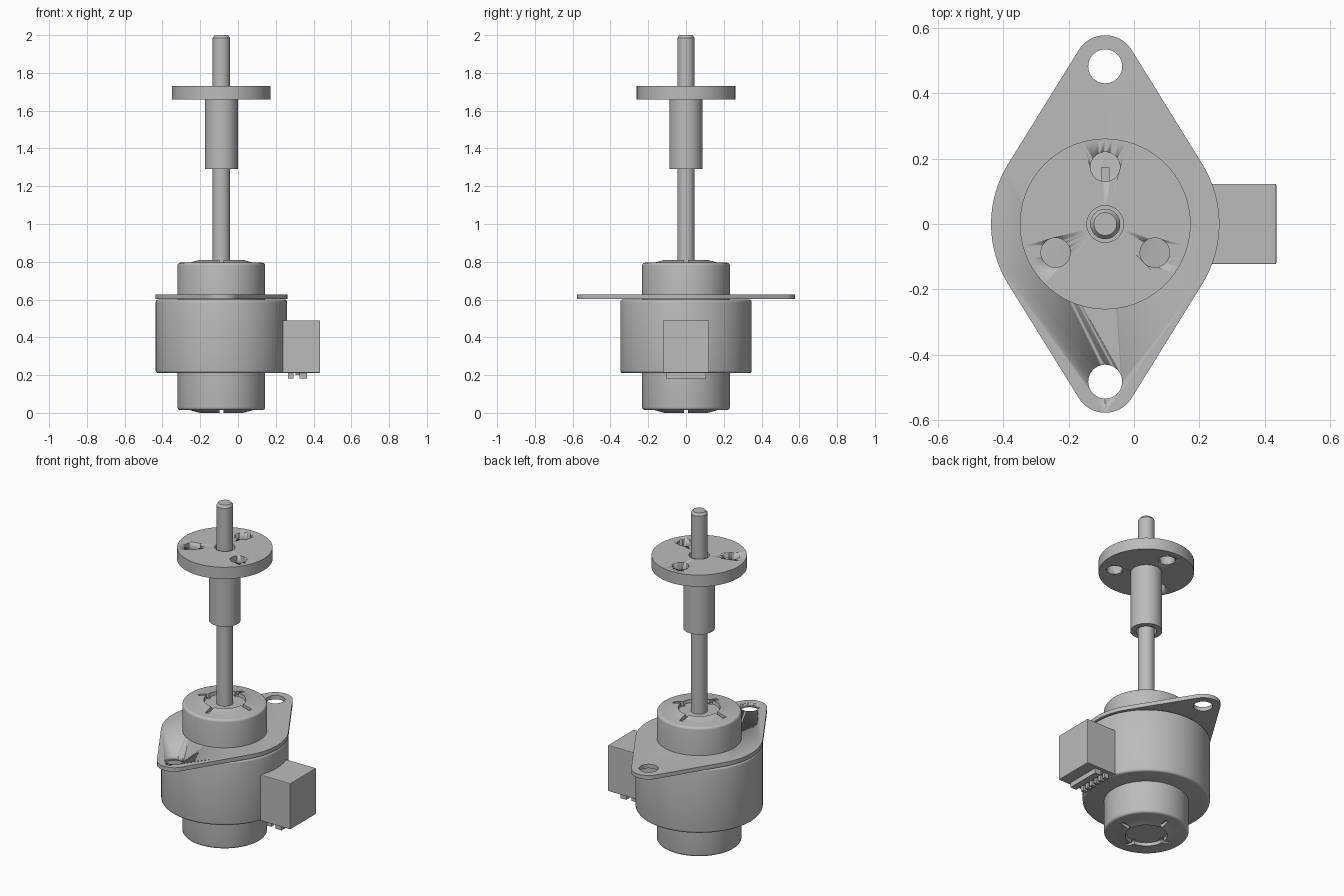
import bpy, bmesh, math
from mathutils import Matrix

if "Cube" in bpy.data.objects:
    bpy.data.objects.remove(bpy.data.objects["Cube"])

AX = -0.088  # x position of the motor axis
gray = bpy.data.materials.new("plain gray")
gray.diffuse_color = (0.5, 0.5, 0.5, 1)
gray.use_nodes = True
gray.node_tree.nodes["Principled BSDF"].inputs["Base Color"].default_value = gray.diffuse_color


def finish(bm, name, smooth=True):
    bmesh.ops.recalc_face_normals(bm, faces=bm.faces)
    me = bpy.data.meshes.new(name)
    bm.to_mesh(me)
    bm.free()
    me.materials.append(gray)
    ob = bpy.data.objects.new(name, me)
    bpy.context.collection.objects.link(ob)
    if smooth:
        bpy.ops.object.select_all(action='DESELECT')
        ob.select_set(True)
        bpy.context.view_layer.objects.active = ob
        bpy.ops.object.shade_smooth_by_angle(angle=math.radians(30))
    return ob


def lathe(name, prof, closed=False, n=72):
    """Revolve (radius, z) points about the motor axis."""
    bm = bmesh.new()
    vs = [bm.verts.new((r, 0, z)) for r, z in prof]
    es = [bm.edges.new(p) for p in zip(vs, vs[1:])]
    if closed:
        es.append(bm.edges.new((vs[-1], vs[0])))
    bmesh.ops.spin(bm, geom=vs + es, axis=(0, 0, 1), cent=(0, 0, 0),
                   angle=2 * math.pi, steps=n)
    bmesh.ops.remove_doubles(bm, verts=bm.verts, dist=1e-5)
    bmesh.ops.translate(bm, verts=bm.verts, vec=(AX, 0, 0))
    return finish(bm, name)


def add_box(bm, x0, x1, y0, y1, z0, z1):
    m = Matrix.Translation(((x0 + x1) / 2, (y0 + y1) / 2, (z0 + z1) / 2)) \
        @ Matrix.Diagonal((x1 - x0, y1 - y0, z1 - z0, 1))
    bmesh.ops.create_cube(bm, size=1, matrix=m)


def box(name, *dims):
    bm = bmesh.new()
    add_box(bm, *dims)
    return finish(bm, name, False)


def cut(ob, cutter):
    cutter.hide_render = True
    cutter.hide_viewport = True
    mod = ob.modifiers.new("cut", 'BOOLEAN')
    mod.operation = 'DIFFERENCE'
    mod.solver = 'EXACT'
    mod.object = cutter


def hole(ob, x, y, r, z0, z1):
    bm = bmesh.new()
    bmesh.ops.create_cone(bm, cap_ends=True, segments=40, radius1=r, radius2=r,
                          depth=z1 - z0,
                          matrix=Matrix.Translation((x, y, (z0 + z1) / 2)))
    cut(ob, finish(bm, ob.name + "_hole_cutter"))


def rounded(r, z, s, b=0.015):
    """Quarter-round corner: wall at radius r turning into a cap at z."""
    return [(r - b + b * math.cos(t * math.pi / 8),
             z - s * b + s * b * math.sin(t * math.pi / 8)) for t in range(5)]


# Motor can with rounded rims
body = rounded(0.348, 0.60, 1)
lathe("motor_body", [(0, 0.60)] + body[::-1] + rounded(0.348, 0.21, -1) + [(0, 0.21)], n=96)

# Upper and lower bosses with raised, slotted bearing collars
for name, z_root, z_cap, s in (("upper_boss", 0.59, 0.795, 1), ("lower_boss", 0.22, 0.015, -1)):
    ob = lathe(name, [(0, z_root), (0.232, z_root)] + rounded(0.232, z_cap, s)
               + [(0.168, z_cap), (0.115, z_cap + s * 0.015),
                  (0.112, z_cap - s * 0.004), (0, z_cap - s * 0.004)])
    lo, hi = sorted((z_cap - s * 0.010, z_cap + s * 0.05))
    for i in range(4):
        a = i * math.pi / 2
        bm = bmesh.new()
        add_box(bm, 0.10, 0.172, -0.011, 0.011, lo, hi)
        bmesh.ops.transform(bm, verts=bm.verts,
                            matrix=Matrix.Translation((AX, 0, 0)) @ Matrix.Rotation(a, 4, 'Z'))
        cut(ob, finish(bm, name + "_slot_cutter", False))

# Mounting plate: a large disc joined by tangents to two round ears
R, E, D, Z0, Z1 = 0.349, 0.095, 0.482, 0.603, 0.627
b = math.acos((R - E) / D)  # tangent angle measured from the ear direction
outline = []
for r, cy, a0, a1, n in ((R, 0, -math.pi / 2 + b, math.pi / 2 - b, 24),
                         (E, D, math.pi / 2 - b, math.pi / 2 + b, 24),
                         (R, 0, math.pi / 2 + b, 1.5 * math.pi - b, 24),
                         (E, -D, 1.5 * math.pi - b, 1.5 * math.pi + b, 24)):
    for i in range(n + 1):
        a = a0 + (a1 - a0) * i / n
        outline.append((AX + r * math.cos(a), cy + r * math.sin(a), Z0))
bm = bmesh.new()
face = bm.faces.new([bm.verts.new(p) for p in outline])
ext = bmesh.ops.extrude_face_region(bm, geom=[face])
bmesh.ops.translate(bm, vec=(0, 0, Z1 - Z0),
                    verts=[v for v in ext["geom"] if isinstance(v, bmesh.types.BMVert)])
bmesh.ops.remove_doubles(bm, verts=bm.verts, dist=1e-5)
plate = finish(bm, "mounting_plate")
for y in (-D, D):
    hole(plate, AX, y, 0.052, 0.55, 0.7)

# Lead screw with chamfered tip
lathe("lead_screw", [(0, 0.75), (0.046, 0.75), (0.046, 1.985), (0.035, 2.0), (0, 2.0)], n=48)

# Flanged nut: bored sleeve and disc with three holes
nut = lathe("flanged_nut", [(0.056, 1.29), (0.087, 1.29), (0.087, 1.66), (0.261, 1.66),
                            (0.261, 1.73), (0.056, 1.73)], closed=True)
for k in range(3):
    a = math.pi / 2 + k * 2 * math.pi / 3
    hole(nut, AX + 0.175 * math.cos(a), 0.175 * math.sin(a), 0.045, 1.6, 1.8)

# Connector housing with slightly softened edges
housing = box("connector_housing", 0.19, 0.435, -0.123, 0.123, 0.212, 0.49)
bev = housing.modifiers.new("soft edges", 'BEVEL')
bev.width = 0.004
bev.segments = 2

# Latch ledge and pin row beneath the connector
box("connector_ledge", 0.325, 0.365, -0.105, 0.105, 0.182, 0.22)
bm = bmesh.new()
for k in range(6):
    y = -0.09 + k * 0.036
    add_box(bm, 0.265, 0.293, y - 0.01, y + 0.01, 0.182, 0.22)
    add_box(bm, 0.305, 0.325, y - 0.006, y + 0.006, 0.2, 0.22)
finish(bm, "connector_pins", False)
